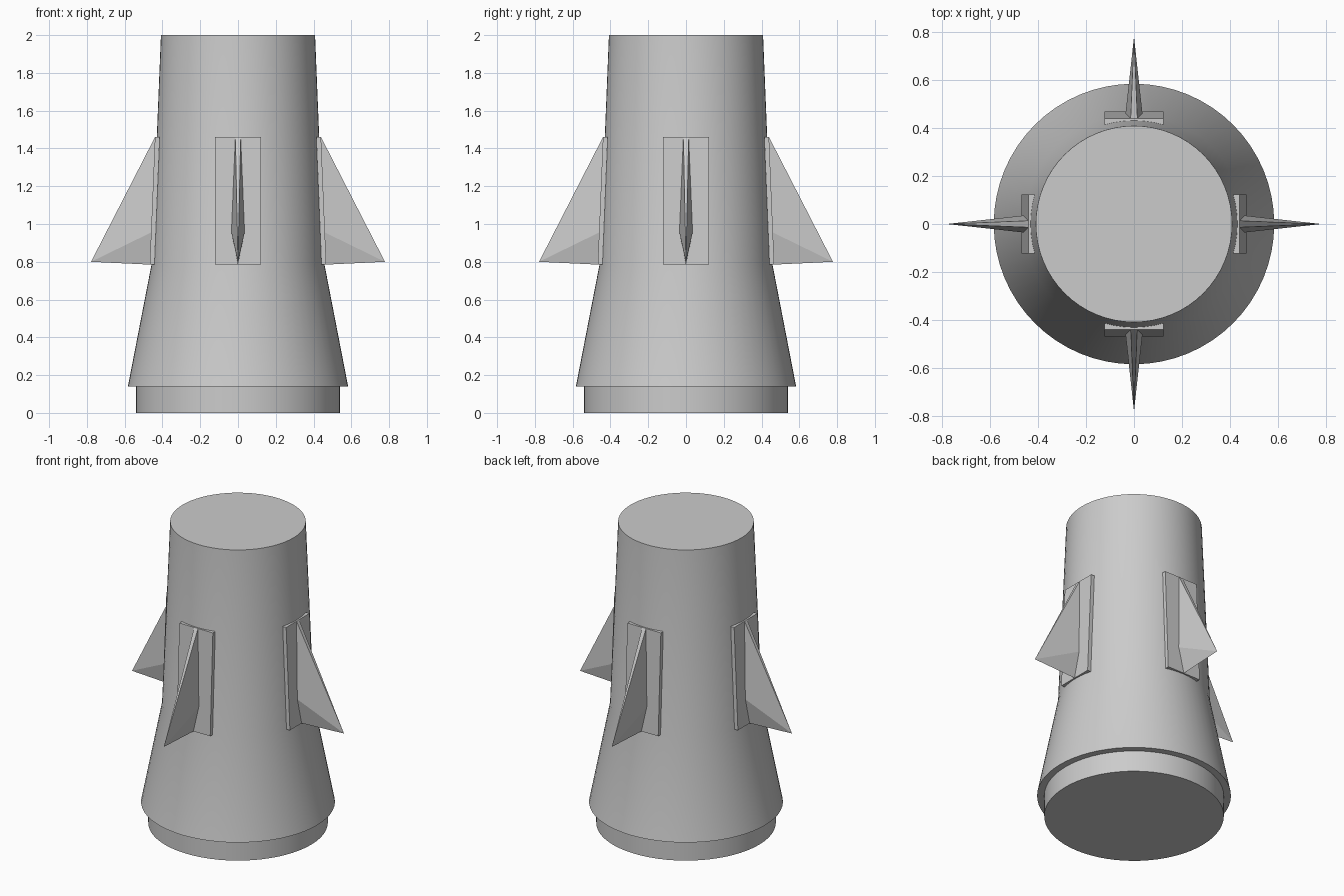
import bpy, bmesh, math
from mathutils import Matrix

cube = bpy.data.objects.get("Cube")
if cube:
    bpy.data.objects.remove(cube, do_unlink=True)

grey = bpy.data.materials.new("plain grey")
grey.use_nodes = True
GREY = (0.6, 0.6, 0.6, 1)
grey.diffuse_color = GREY
grey.node_tree.nodes["Principled BSDF"].inputs["Base Color"].default_value = GREY

Z_LOW, Z_MID, Z_TOP = 0.785, 0.955, 1.46   # heights along a fin root
SEGMENTS = 64


def finish(name, bm, smooth=False):
    bmesh.ops.recalc_face_normals(bm, faces=bm.faces)
    mesh = bpy.data.meshes.new(name)
    bm.to_mesh(mesh)
    bm.free()
    mesh.materials.append(grey)
    obj = bpy.data.objects.new(name, mesh)
    bpy.context.collection.objects.link(obj)
    if smooth:
        bpy.ops.object.select_all(action="DESELECT")
        obj.select_set(True)
        bpy.context.view_layer.objects.active = obj
        bpy.ops.object.shade_smooth_by_angle(angle=math.radians(30))
    return obj


def skin_radius(z):
    """Radius of the upper tapered section."""
    return 0.457 - (z - 0.79) * 0.041


# Body: base ring, flared skirt and gently tapered upper section
profile = [(0.54, 0), (0.54, 0.14), (0.583, 0.14), (0.457, 0.79), (0.408, 2)]
bm = bmesh.new()
rings = []
for r, z in profile:
    ring = bmesh.ops.create_circle(bm, segments=SEGMENTS, radius=r,
                                   matrix=Matrix.Translation((0, 0, z)))
    rings.append(ring["verts"])
for low, high in zip(rings, rings[1:]):
    for i in range(SEGMENTS):
        j = (i + 1) % SEGMENTS
        bm.faces.new((low[i], low[j], high[j], high[i]))
bm.faces.new(rings[0])
bm.faces.new(rings[-1])
finish("body", bm, smooth=True)


def make_hull(name, points, turn):
    bm = bmesh.new()
    verts = [bm.verts.new(p) for p in points]
    bmesh.ops.convex_hull(bm, input=verts)
    bmesh.ops.dissolve_limit(bm, angle_limit=0.01, verts=bm.verts, edges=bm.edges)
    bmesh.ops.rotate(bm, verts=bm.verts, matrix=Matrix.Rotation(turn, 3, "Z"))
    finish(name, bm)


# Four fins, each on a flat mounting plate that leans with the skin
plate = [(skin_radius(z) + d, y, z) for z in (Z_LOW, Z_TOP)
         for d in (-0.015, 0.01) for y in (-0.123, 0.123)]
fin = [(0.778, 0, 0.8)]
for z, half in ((Z_LOW, 0), (Z_MID, 0.035), (Z_TOP, 0.014)):
    for side in ((-1, 1) if half else (1,)):
        for d in (-0.02, 0.01):
            fin.append((skin_radius(z) + d, side * half, z))

for k, where in enumerate(("left", "back", "right", "front")):
    make_hull(where + "_fin_plate", plate, k * math.pi / 2)
    make_hull(where + "_fin", fin, k * math.pi / 2)
